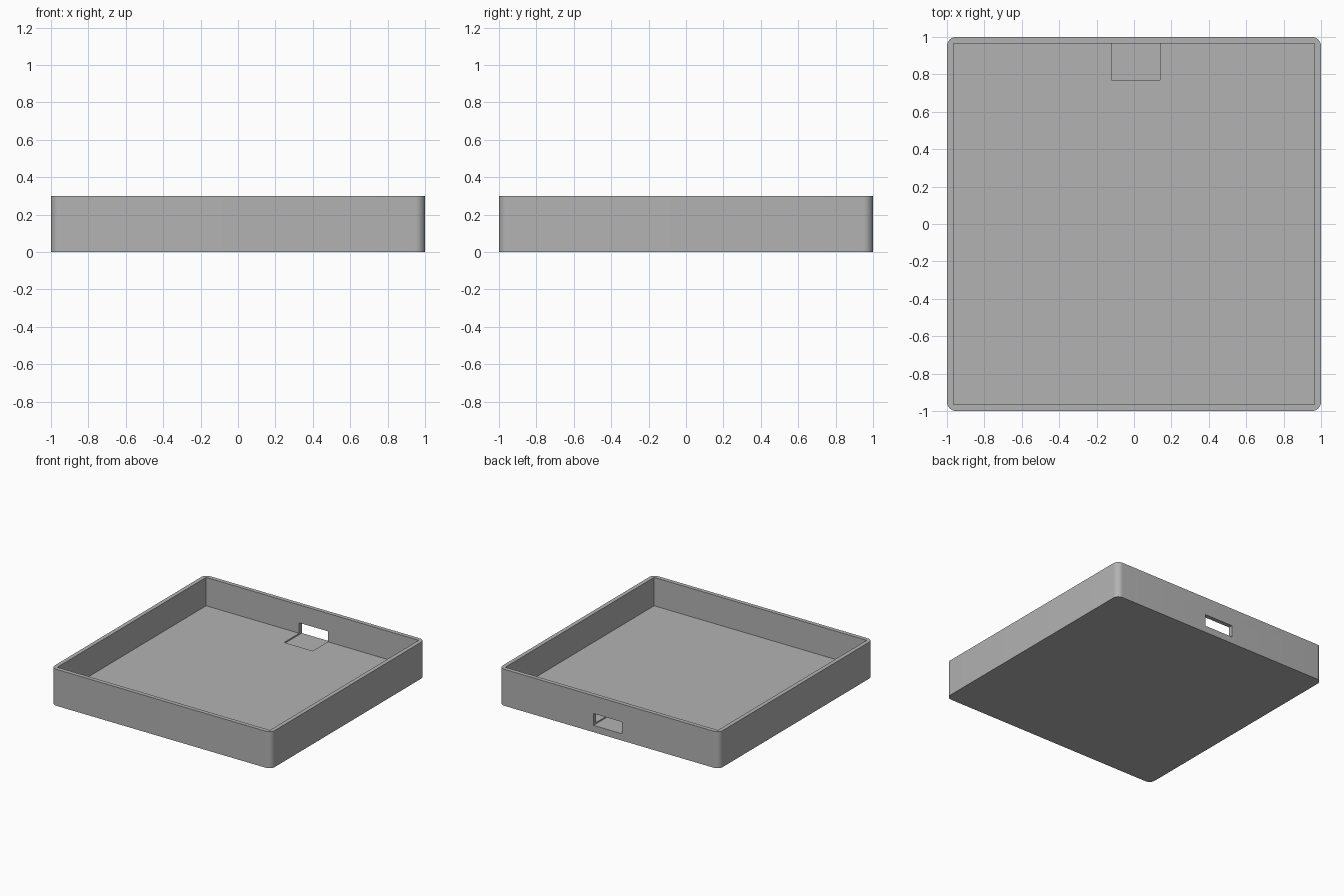
import bpy, bmesh

if "Cube" in bpy.data.objects:
    bpy.data.objects.remove(bpy.data.objects["Cube"])

grey = bpy.data.materials.new("mid_grey")
grey.diffuse_color = (0.45, 0.45, 0.45, 1)
grey.use_nodes = True
grey.node_tree.nodes["Principled BSDF"].inputs["Base Color"].default_value = grey.diffuse_color


def box(name, lo, hi, corner_radius=0):
    """Box between two corners, optionally with rounded vertical edges."""
    bm = bmesh.new()
    bmesh.ops.create_cube(bm, size=1)
    for v in bm.verts:
        v.co = [(a + b) / 2 + c * (b - a) for a, b, c in zip(lo, hi, v.co)]
    if corner_radius:
        upright = [e for e in bm.edges
                   if abs(e.verts[0].co.z - e.verts[1].co.z) > 0.01]
        bmesh.ops.bevel(bm, geom=upright, offset=corner_radius, segments=10,
                        profile=0.5, affect='EDGES')
    mesh = bpy.data.meshes.new(name)
    bm.to_mesh(mesh)
    bm.free()
    mesh.materials.append(grey)
    obj = bpy.data.objects.new(name, mesh)
    bpy.context.collection.objects.link(obj)
    return obj


def cut(target, cutter):
    """Subtract the cutter from the target and remove the cutter."""
    mod = target.modifiers.new("cut", 'BOOLEAN')
    mod.operation = 'DIFFERENCE'
    mod.solver = 'EXACT'
    mod.object = cutter
    bpy.context.view_layer.objects.active = target
    bpy.ops.object.modifier_apply(modifier=mod.name)
    bpy.data.objects.remove(cutter)


WALL, FLOOR, HEIGHT = 0.034, 0.067, 0.3
inner = 1 - WALL

# Open tray with rounded outer corners and a square-cornered hollow
tray = box("tray", (-1, -1, 0), (1, 1, HEIGHT), 0.05)
cut(tray, box("hollow", (-inner, -inner, FLOOR), (inner, inner, HEIGHT + 0.2)))

# Slot through the back wall, leaving a shallow groove in the floor
cut(tray, box("slot", (-0.12, 0.77, 0.056), (0.14, 1.2, 0.153)))

# Smooth corners, sharp rims
bpy.ops.object.select_all(action='DESELECT')
tray.select_set(True)
bpy.context.view_layer.objects.active = tray
bpy.ops.object.shade_smooth_by_angle()
